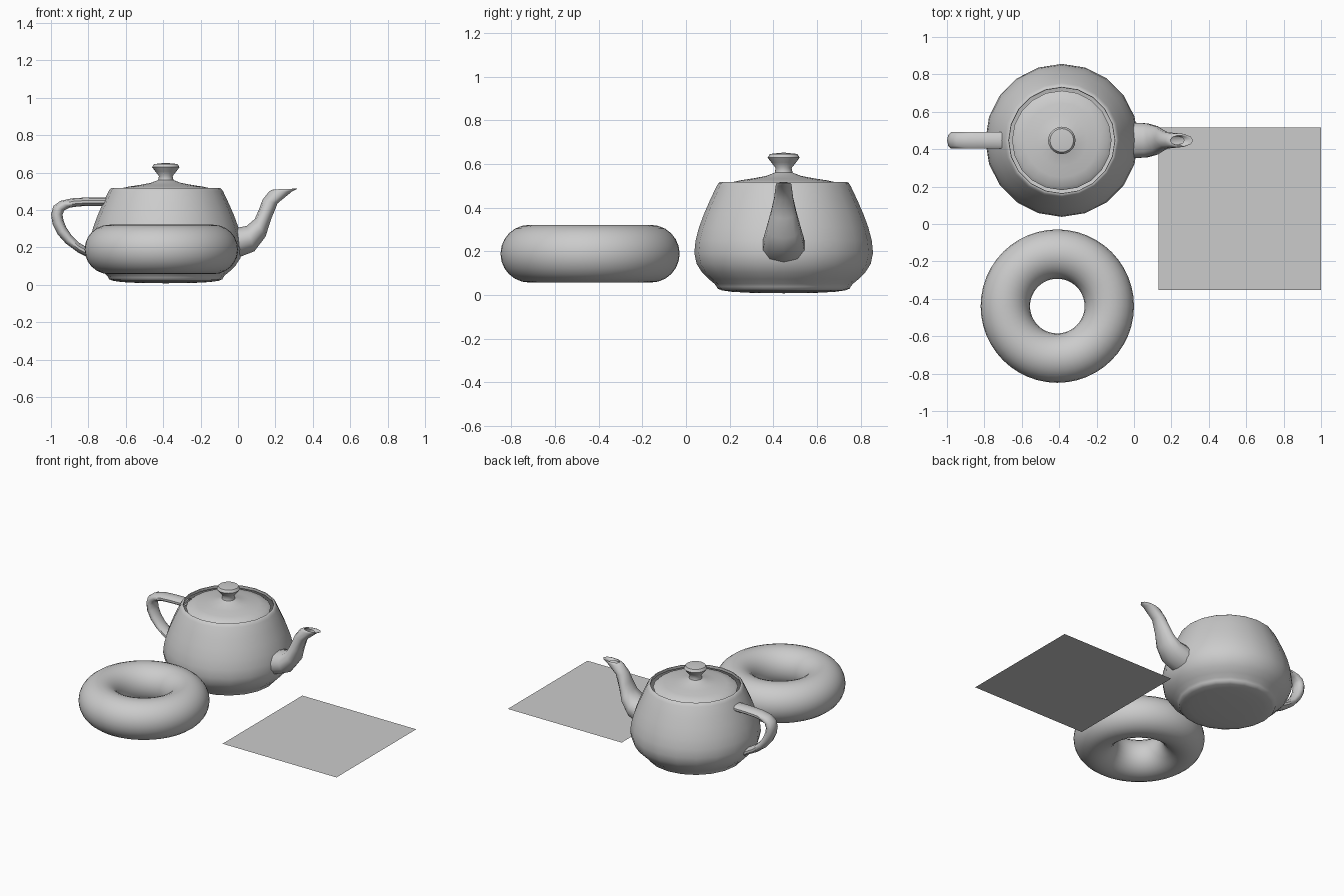
import bpy, bmesh, math
from mathutils import Vector

if "Cube" in bpy.data.objects:
    bpy.data.objects.remove(bpy.data.objects["Cube"])

S = 0.2045                                # teapot unit scale
ORIGIN = Vector((-0.386, 0.447, 0.008))   # teapot base centre
STEPS = 5                                 # subdivisions per curve span


def bezier(p, t):
    a = 1 - t
    return a**3 * p[0] + 3*a*a*t * p[1] + 3*a*t*t * p[2] + t**3 * p[3]


def sample(points):
    """Sample a chain of cubic spans (shared end points)."""
    pts = [Vector(p) for p in points]
    out = [pts[0]]
    for i in range(0, len(pts) - 1, 3):
        out += [bezier(pts[i:i + 4], k / STEPS) for k in range(1, STEPS + 1)]
    return out


def finish(name, rings):
    """Skin a list of closed rings into a smooth object."""
    bm = bmesh.new()
    rows = [[bm.verts.new(p) for p in ring] for ring in rings]
    n = len(rows[0])
    for a, b in zip(rows, rows[1:]):
        for i in range(n):
            j = (i + 1) % n
            bm.faces.new((a[i], a[j], b[j], b[i]))
    bmesh.ops.remove_doubles(bm, verts=bm.verts, dist=1e-4)
    bmesh.ops.recalc_face_normals(bm, faces=bm.faces)
    me = bpy.data.meshes.new(name)
    bm.to_mesh(me)
    bm.free()
    ob = bpy.data.objects.new(name, me)
    bpy.context.collection.objects.link(ob)
    ob.location = ORIGIN
    ob.scale = (S, S, S)
    smooth(ob)


def smooth(ob):
    bpy.ops.object.select_all(action='DESELECT')
    ob.select_set(True)
    bpy.context.view_layer.objects.active = ob
    bpy.ops.object.shade_smooth_by_angle(angle=math.radians(50))


def lathe(name, profile):
    n = 4 * STEPS
    angles = [2 * math.pi * i / n for i in range(n)]
    finish(name, [[(r * math.cos(a), r * math.sin(a), z) for a in angles]
                  for r, z in sample(profile)])


def tube(name, inner, outer, widths):
    """Tube between two side-view curves; widths are the bulge in y."""
    rings = []
    ws = sample([(w, 0) for w in widths])
    for (xi, zi), (xo, zo), (w, _) in zip(sample(inner), sample(outer), ws):
        half = sample([(xi, 0, zi), (xi, -w, zi), (xo, -w, zo), (xo, 0, zo)])
        rings.append(half + [(p.x, -p.y, p.z) for p in half[-2:0:-1]])
    finish(name, rings)


# Teapot body: rim, shoulder, belly, foot and underside
lathe("teapot_body", [
    (1.4, 2.4), (1.3375, 2.53125), (1.4375, 2.53125), (1.5, 2.4),
    (1.75, 1.875), (2, 1.35), (2, 0.9),
    (2, 0.45), (1.5, 0.225), (1.5, 0.15),
    (1.5, 0.075), (1.425, 0), (0, 0)])

# Lid with knob
lathe("teapot_lid", [
    (0, 3.15), (0.8, 3.15), (0, 2.85), (0.2, 2.7),
    (0.4, 2.55), (1.3, 2.55), (1.3, 2.4)])

# Handle
tube("teapot_handle",
     [(-1.6, 2.025), (-2.3, 2.025), (-2.7, 2.025), (-2.7, 1.8),
      (-2.7, 1.575), (-2.5, 1.125), (-2, 0.9)],
     [(-1.5, 2.25), (-2.5, 2.25), (-3, 2.25), (-3, 1.8),
      (-3, 1.35), (-2.65, 0.9375), (-1.9, 0.6)],
     [0.3] * 7)

# Spout with inward-turned lip
tube("teapot_spout",
     [(1.7, 1.425), (2.6, 1.425), (2.3, 2.1), (2.7, 2.4),
      (2.8, 2.475), (2.9, 2.475), (2.8, 2.4)],
     [(1.7, 0.6), (3.1, 0.825), (2.4, 2.025), (3.3, 2.4),
      (3.525, 2.49375), (3.45, 2.5125), (3.2, 2.4)],
     [0.66, 0.66, 0.25, 0.25, 0.25, 0.15, 0.15])

# Ring
bpy.ops.mesh.primitive_torus_add(location=(-0.41, -0.439, 0.189), major_radius=0.278,
                                 minor_radius=0.132, major_segments=48, minor_segments=24)
ring = bpy.context.object
ring.name = "ring"
smooth(ring)

# Flat square sheet
bpy.ops.mesh.primitive_plane_add(size=0.87, location=(0.565, 0.081, 0))
bpy.context.object.name = "square_sheet"
